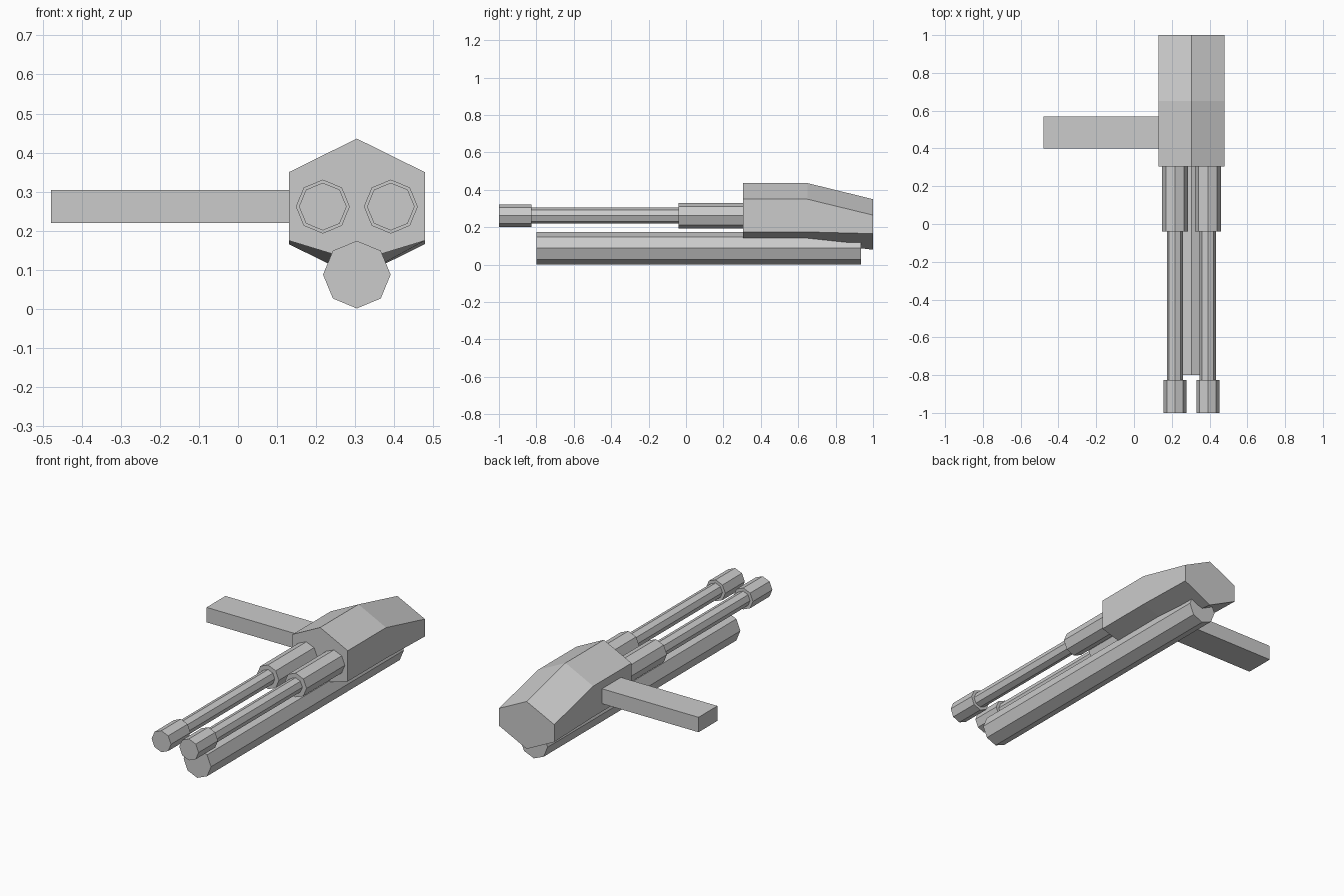
import bpy, bmesh, math

if "Cube" in bpy.data.objects:
    bpy.data.objects.remove(bpy.data.objects["Cube"])

CX = 0.304   # centre line of the gun body


def loft(name, rings):
    """Skin a closed solid through matching rings of points."""
    bm = bmesh.new()
    loops = [[bm.verts.new(p) for p in r] for r in rings]
    n = len(loops[0])
    for a, b in zip(loops, loops[1:]):
        for i in range(n):
            j = (i + 1) % n
            bm.faces.new((a[i], a[j], b[j], b[i]))
    bm.faces.new(loops[0])
    bm.faces.new(loops[-1])
    bmesh.ops.recalc_face_normals(bm, faces=bm.faces)
    me = bpy.data.meshes.new(name)
    bm.to_mesh(me)
    bm.free()
    ob = bpy.data.objects.new(name, me)
    bpy.context.collection.objects.link(ob)
    return ob


def octagon(x, y, z, r):
    return [(x + r * math.sin(i * math.pi / 4), y, z + r * math.cos(i * math.pi / 4))
            for i in range(8)]


def tube(name, x, z, r, y0, y1):
    return loft(name, [octagon(x, y0, z, r), octagon(x, y1, z, r)])


def body_ring(y, top, shoulder, hip, bottom, w=0.174):
    return [(CX, y, top), (CX + w, y, shoulder), (CX + w, y, hip),
            (CX, y, bottom), (CX - w, y, hip), (CX - w, y, shoulder)]


# Six-sided housing, drooping towards the rear
loft("gun_housing", [body_ring(0.305, 0.436, 0.35, 0.175, 0.122),
                     body_ring(0.65, 0.436, 0.35, 0.175, 0.122),
                     body_ring(1.0, 0.35, 0.265, 0.166, 0.08)])

# Twin barrels: sleeve, thin barrel, muzzle
for side, x in (("left", CX - 0.087), ("right", CX + 0.087)):
    tube("barrel_sleeve_" + side, x, 0.262, 0.069, -0.04, 0.305)
    tube("barrel_" + side, x, 0.262, 0.043, -0.825, -0.04)
    tube("muzzle_" + side, x, 0.262, 0.061, -1.0, -0.825)

# Long tube under the housing
tube("lower_tube", CX, 0.088, 0.0865, -0.8, 0.935)

# Side mounting arm
loft("mounting_arm", [[(x, 0.4, 0.22), (x, 0.57, 0.22), (x, 0.57, 0.305), (x, 0.4, 0.305)]
                      for x in (-0.478, 0.13)])
